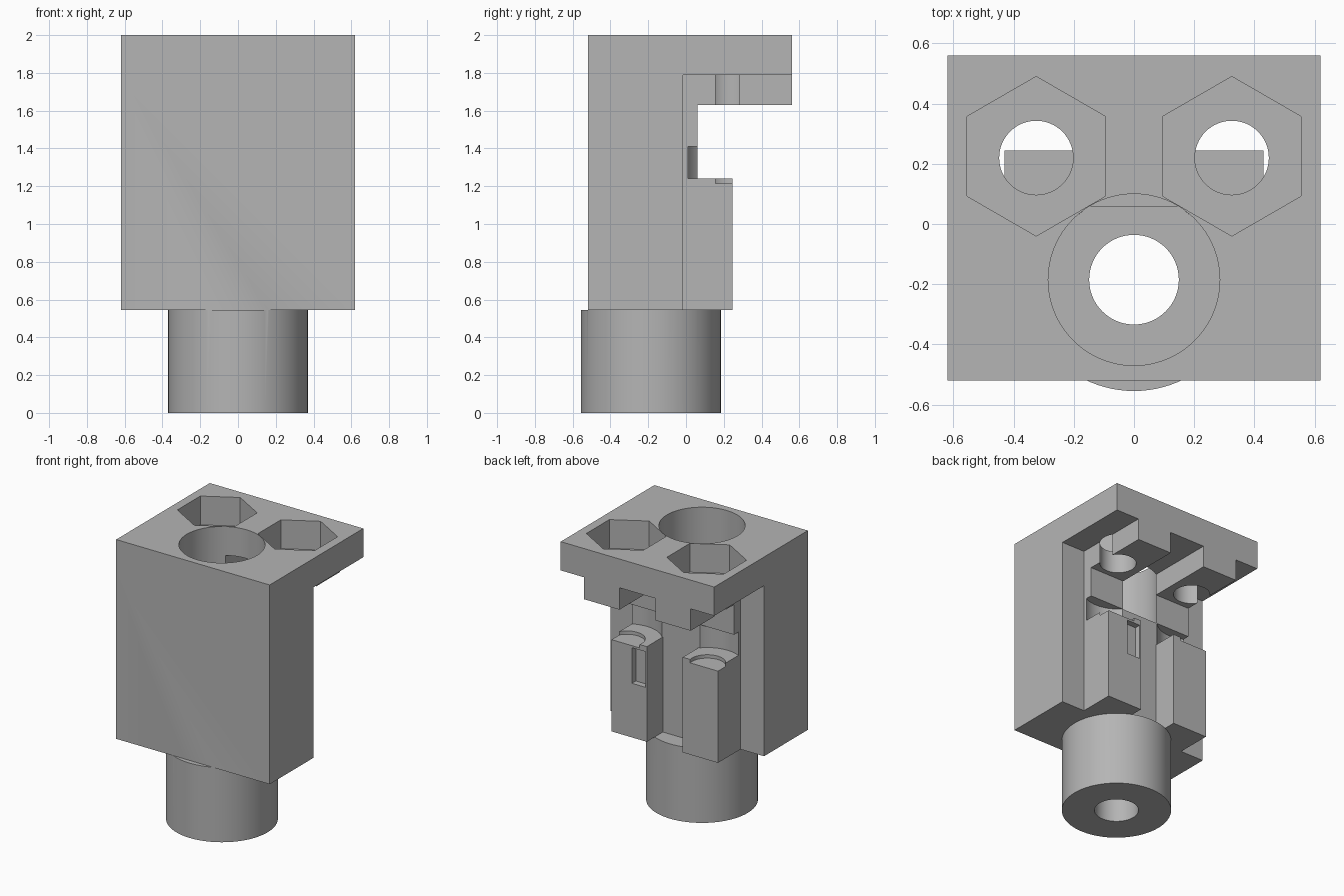
import bpy
import bmesh
from math import radians, pi
from mathutils import Matrix

if "Cube" in bpy.data.objects:
    bpy.data.objects.remove(bpy.data.objects["Cube"])

grey = bpy.data.materials.new("plain_grey")
GREY = (0.46, 0.46, 0.46, 1)
grey.use_nodes = True
grey.diffuse_color = GREY
grey.node_tree.nodes["Principled BSDF"].inputs["Base Color"].default_value = GREY


def finish(name, bm):
    mesh = bpy.data.meshes.new(name)
    bm.to_mesh(mesh)
    bm.free()
    mesh.materials.append(grey)
    obj = bpy.data.objects.new(name, mesh)
    bpy.context.collection.objects.link(obj)
    return obj


def box(name, x, y, z):
    bm = bmesh.new()
    bmesh.ops.create_cube(bm, size=1)
    for v in bm.verts:
        v.co = [lo + (c + 0.5) * (hi - lo) for c, (lo, hi) in zip(v.co, (x, y, z))]
    return finish(name, bm)


def prism(name, cx, cy, r, z, sides=64, turn=0):
    bm = bmesh.new()
    place = Matrix.Translation((cx, cy, sum(z) / 2)) @ Matrix.Rotation(turn, 4, "Z")
    bmesh.ops.create_cone(bm, cap_ends=True, segments=sides, radius1=r, radius2=r,
                          depth=z[1] - z[0], matrix=place)
    return finish(name, bm)


def combine(target, tool, operation):
    mod = target.modifiers.new(tool.name, "BOOLEAN")
    mod.operation = operation
    mod.solver = "EXACT"
    mod.object = tool
    bpy.context.view_layer.objects.active = target
    bpy.ops.object.modifier_apply(modifier=mod.name)
    bpy.data.objects.remove(tool)


BASE, TOP, PLATE = 0.545, 2.0, 1.79
BORE_Y, SCREW_X, SCREW_Y = -0.185, 0.325, 0.22

# Main block, top plate, inner core and lower spigot
body = box("mount_body", (-0.62, 0.62), (-0.52, -0.015), (BASE, TOP))
combine(body, box("top_plate", (-0.62, 0.62), (-0.52, 0.56), (PLATE, TOP)), "UNION")
combine(body, box("core", (-0.43, 0.43), (-0.3, 0.06), (BASE, 1.85)), "UNION")
combine(body, prism("spigot", 0, BORE_Y, 0.37, (0, BASE + 0.001), 96), "UNION")

# Rear columns and the screw ledges beneath the plate
for s in (-1, 1):
    span = sorted((s * 0.145, s * 0.43))
    combine(body, box("column", span, (-0.2, 0.245), (BASE, 1.24)), "UNION")
    combine(body, box("ledge", span, (-0.2, 0.56), (1.63, 1.85)), "UNION")

# Hexagonal nut pockets, screw holes, screw head clearances and seats
for s in (-1, 1):
    x = s * SCREW_X
    combine(body, prism("nut_pocket", x, 0.225, 0.265, (PLATE, 2.1), 6, pi / 6 * 0), "DIFFERENCE")
    combine(body, prism("screw_hole", x, SCREW_Y, 0.123, (1.5, 1.9)), "DIFFERENCE")
    combine(body, prism("head_clearance", x, SCREW_Y, 0.235, (1.24, 1.41)), "DIFFERENCE")
    combine(body, prism("seat", x, SCREW_Y, 0.123, (1.215, 1.3)), "DIFFERENCE")

# Small slot in one column, then the stepped central bore
combine(body, box("slot", (0.155, 0.265), (0.2, 0.3), (0.94, 1.2)), "DIFFERENCE")
combine(body, prism("wide_bore", 0, BORE_Y, 0.285, (1.41, 2.1), 96), "DIFFERENCE")
combine(body, prism("through_bore", 0, BORE_Y, 0.149, (-0.1, 1.5)), "DIFFERENCE")

body.select_set(True)
bpy.context.view_layer.objects.active = body
bpy.ops.object.shade_smooth_by_angle(angle=radians(30))
